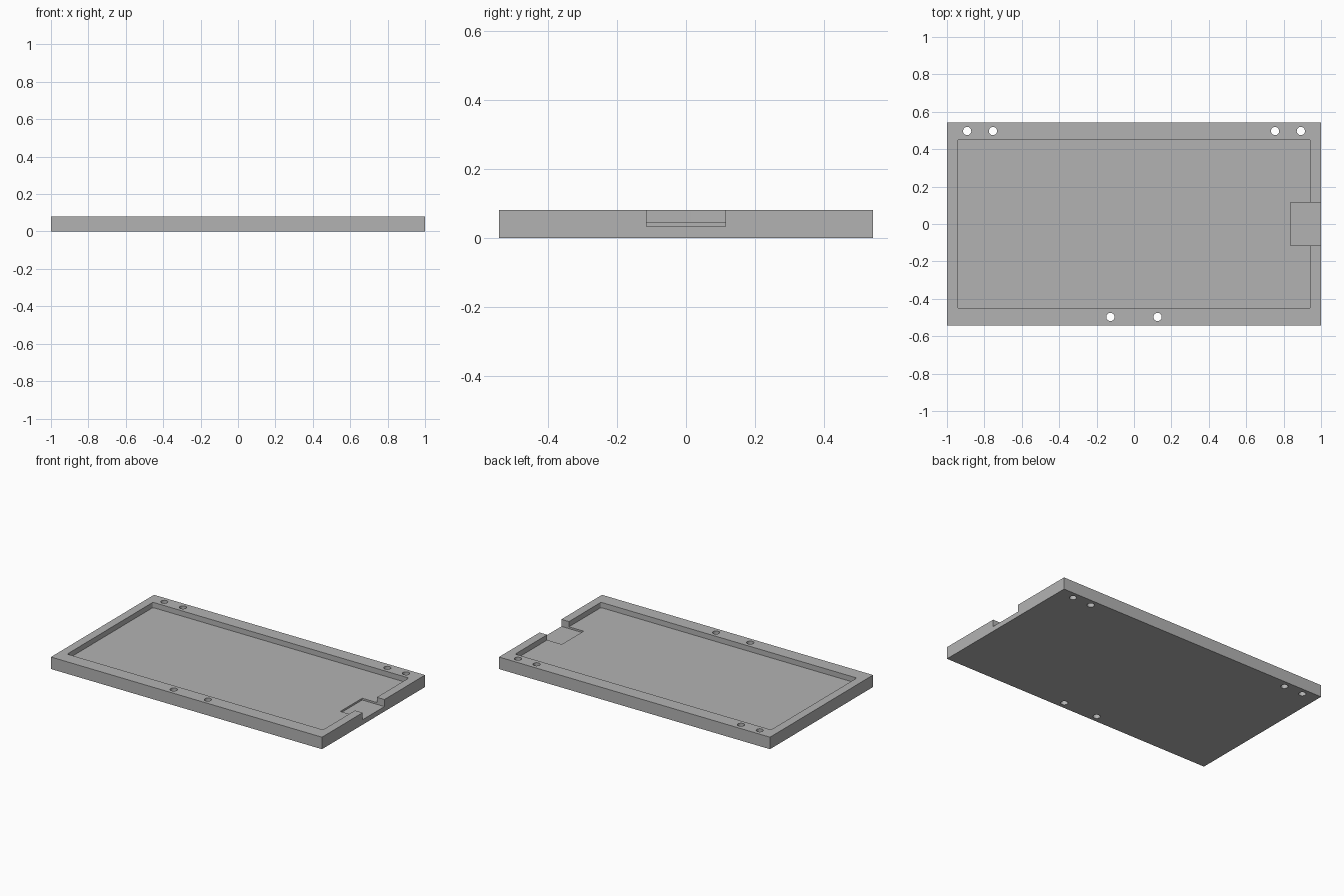
import bpy
import bmesh
from mathutils import Matrix, Vector

if "Cube" in bpy.data.objects:
    bpy.data.objects.remove(bpy.data.objects["Cube"], do_unlink=True)

grey = bpy.data.materials.new("plain_grey")
grey.use_nodes = True
COLOUR = (0.45, 0.45, 0.45, 1)
grey.diffuse_color = COLOUR
grey.node_tree.nodes["Principled BSDF"].inputs["Base Color"].default_value = COLOUR

HEIGHT = 0.08
HALF_DEPTH = 0.543


def add_object(name, bm):
    mesh = bpy.data.meshes.new(name)
    bm.to_mesh(mesh)
    bm.free()
    mesh.materials.append(grey)
    obj = bpy.data.objects.new(name, mesh)
    bpy.context.collection.objects.link(obj)
    return obj


def box(name, low, high, corner=0):
    """Box between two corners, with optional rounded upright edges."""
    low, high = Vector(low), Vector(high)
    bm = bmesh.new()
    bmesh.ops.create_cube(bm, size=1, matrix=Matrix.Translation((low + high) / 2)
                          @ Matrix.Diagonal((high - low).to_4d()))
    if corner:
        upright = [e for e in bm.edges
                   if abs(e.verts[0].co.z - e.verts[1].co.z) > 0.001]
        bmesh.ops.bevel(bm, geom=upright, offset=corner, segments=4,
                        profile=0.5, affect='EDGES')
    return add_object(name, bm)


def drill(name, x, y):
    bm = bmesh.new()
    bmesh.ops.create_cone(bm, cap_ends=True, segments=32, radius1=0.022, radius2=0.022,
                          depth=0.4, matrix=Matrix.Translation((x, y, 0)))
    return add_object(name, bm)


# Solid slab
tray = box("tray", (-1, -HALF_DEPTH, 0), (1, HALF_DEPTH, HEIGHT))

# Shallow pocket and the deeper notch that opens through the side wall
cutters = [
    box("pocket_cutter", (-0.944, -0.452, 0.045), (0.944, 0.452, 0.2), corner=0.01),
    box("notch_cutter", (0.836, -0.115, 0.033), (1.1, 0.115, 0.3)),
]

# Screw holes: two pairs along the back, one pair along the front
for side in (-1, 1):
    for x, y in ((0.892, 0.497), (0.754, 0.497), (0.126, -0.497)):
        cutters.append(drill("hole_cutter", side * x, y))

for cutter in cutters:
    cutter.hide_render = True
    mod = tray.modifiers.new(cutter.name, 'BOOLEAN')
    mod.operation = 'DIFFERENCE'
    mod.solver = 'EXACT'
    mod.object = cutter

# Bake the cuts and discard the cutters
bpy.context.view_layer.update()
graph = bpy.context.evaluated_depsgraph_get()
finished = bpy.data.meshes.new_from_object(tray.evaluated_get(graph))
tray.modifiers.clear()
tray.data = finished
for cutter in cutters:
    bpy.data.objects.remove(cutter, do_unlink=True)

# Smooth the hole walls and keep the edges sharp
bpy.ops.object.select_all(action='DESELECT')
tray.select_set(True)
bpy.context.view_layer.objects.active = tray
bpy.ops.object.shade_smooth_by_angle(angle=0.5)
